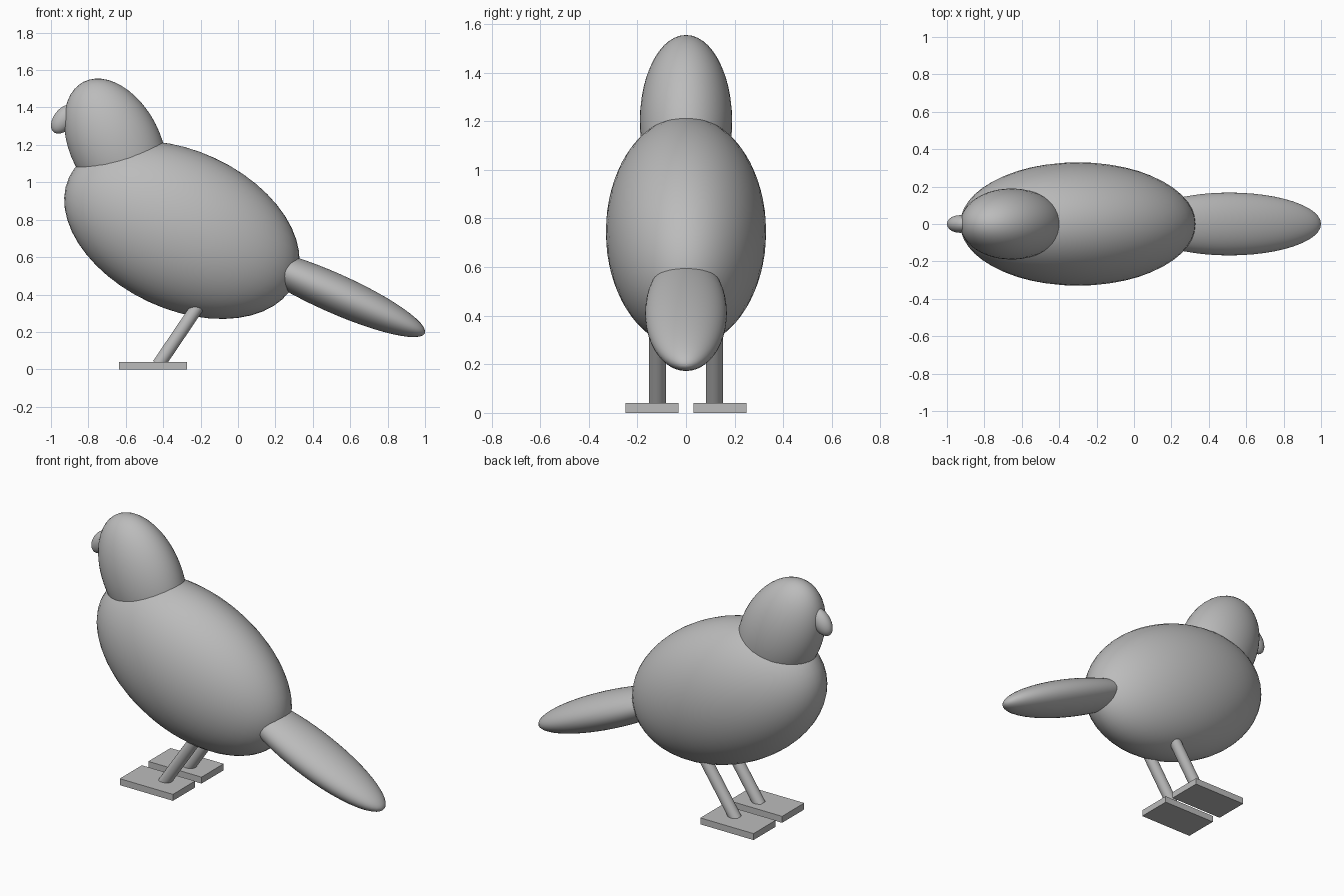
import bpy
from math import radians
from mathutils import Vector

cube = bpy.data.objects.get("Cube")
if cube:
    bpy.data.objects.remove(cube, do_unlink=True)

grey = bpy.data.materials.new("plain_grey")
grey.use_nodes = True
colour = (0.5, 0.5, 0.5, 1)
grey.diffuse_color = colour
grey.node_tree.nodes["Principled BSDF"].inputs["Base Color"].default_value = colour


def finish(name, smooth=True):
    obj = bpy.context.object
    obj.name = obj.data.name = name
    obj.data.materials.append(grey)
    if smooth:
        bpy.ops.object.shade_smooth_by_angle(angle=radians(40))
    return obj


def ellipsoid(name, centre, radii, pitch):
    """Long axis starts on x; positive pitch dips its +x end."""
    bpy.ops.mesh.primitive_uv_sphere_add(
        segments=48, ring_count=24, location=centre, rotation=(0, radians(pitch), 0))
    bpy.context.object.scale = radii
    finish(name)


def rod(name, start, end, radius):
    start, end = Vector(start), Vector(end)
    axis = end - start
    bpy.ops.mesh.primitive_cylinder_add(
        vertices=32, radius=radius, depth=axis.length, location=(start + end) / 2,
        rotation=axis.to_track_quat("Z", "Y").to_euler())
    finish(name)


# Body, head, beak and tail
ellipsoid("body", (-0.30, 0, 0.745), (0.666, 0.33, 0.423), 25)
ellipsoid("head", (-0.655, 0, 1.20), (0.378, 0.19, 0.242), 63.3)
ellipsoid("beak", (-0.93, 0, 1.338), (0.089, 0.047, 0.055), -52)
ellipsoid("tail", (0.51, 0, 0.41), (0.535, 0.168, 0.105), 24)

# Slanted legs on flat feet
for side, y in (("right", -1), ("left", 1)):
    rod(side + "_leg", (-0.425, y * 0.117, 0.025), (-0.138, y * 0.117, 0.45), 0.035)
    bpy.ops.mesh.primitive_cube_add(size=1, location=(-0.455, y * 0.14, 0.02))
    bpy.context.object.scale = (0.365, 0.217, 0.04)
    finish(side + "_foot", smooth=False)
